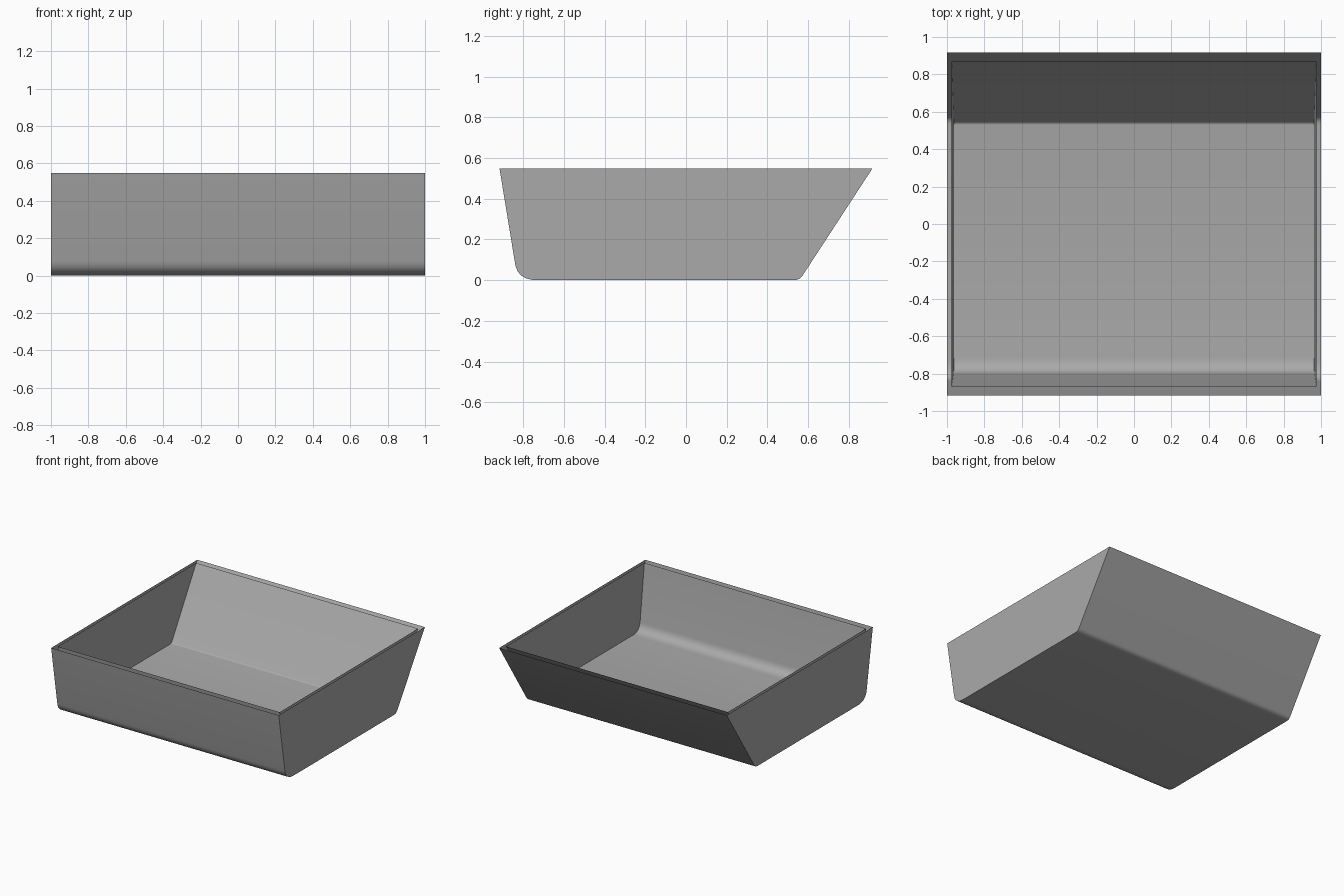
import bpy, bmesh, math
from mathutils import Vector

if "Cube" in bpy.data.objects:
    bpy.data.objects.remove(bpy.data.objects["Cube"], do_unlink=True)

grey = bpy.data.materials.new("plain grey")
grey.use_nodes = True
colour = (0.4, 0.4, 0.4, 1)
grey.diffuse_color = colour
grey.node_tree.nodes["Principled BSDF"].inputs["Base Color"].default_value = colour

HEIGHT = 0.55


def rounded(start, corner, end, steps):
    """Curve from start to end, pulled towards the corner."""
    a, b, c = Vector(start), Vector(corner), Vector(end)
    ts = [i / steps for i in range(steps + 1)]
    return [a * (1 - t) ** 2 + b * 2 * t * (1 - t) + c * t * t for t in ts]


def basin(name, profile, half_rim, half_floor, inside):
    """Open-topped shell: a (y, z) profile swept across x, with end walls."""
    bm = bmesh.new()
    sides = []
    for s in (-1, 1):
        row = []
        for y, z in profile:
            half = half_floor + (half_rim - half_floor) * z / HEIGHT
            row.append(bm.verts.new((s * half, y, z)))
        sides.append(row)
    right, left = sides
    for i in range(len(profile) - 1):
        bm.faces.new((right[i], right[i + 1], left[i + 1], left[i]))
    bm.faces.new(list(reversed(right)))
    bm.faces.new(left)
    # Outer shell faces out, lining faces into the tray
    bm.normal_update()
    floor = min(bm.faces, key=lambda f: f.calc_center_median().z + abs(f.normal.x))
    bmesh.ops.recalc_face_normals(bm, faces=bm.faces[:])
    bm.normal_update()
    if (floor.normal.z > 0) != inside:
        bmesh.ops.reverse_faces(bm, faces=bm.faces[:])
    mesh = bpy.data.meshes.new(name)
    bm.to_mesh(mesh)
    bm.free()
    mesh.materials.append(grey)
    obj = bpy.data.objects.new(name, mesh)
    bpy.context.collection.objects.link(obj)
    bpy.ops.object.select_all(action='DESELECT')
    obj.select_set(True)
    bpy.context.view_layer.objects.active = obj
    bpy.ops.object.shade_smooth_by_angle(angle=math.radians(40))
    return obj


# Outer shell: steep rounded front, sloping back
outer = [Vector((-0.917, HEIGHT))]
outer += rounded((-0.84, 0.08), (-0.827, 0), (-0.73, 0), 8)
outer += rounded((0.53, 0), (0.56, 0), (0.574, 0.024), 4)
outer += [Vector((0.917, HEIGHT))]
basin("outer_shell", outer, 1.0, 1.0, False)

# Inner lining, separated from the shell by a narrow gap
inner = [Vector((-0.87, HEIGHT))]
inner += rounded((-0.802, 0.11), (-0.79, 0.04), (-0.71, 0.04), 8)
inner += rounded((0.53, 0.04), (0.54, 0.04), (0.546, 0.05), 3)
inner += [Vector((0.868, HEIGHT))]
basin("inner_lining", inner, 0.975, 0.962, True)
